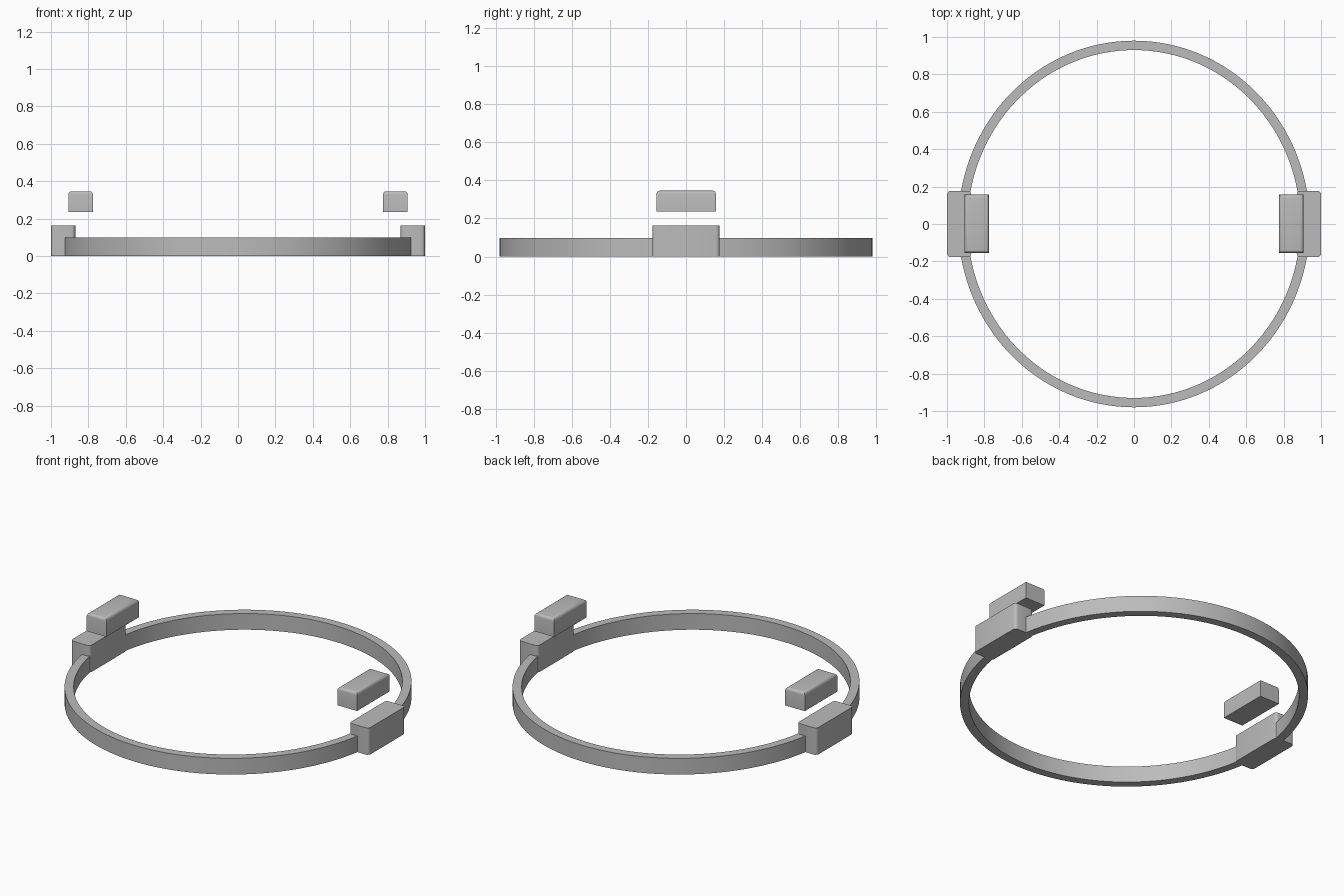
import bpy, bmesh, math

if "Cube" in bpy.data.objects:
    bpy.data.objects.remove(bpy.data.objects["Cube"])

grey = bpy.data.materials.new("mid_grey")
grey.diffuse_color = (0.5, 0.5, 0.5, 1)
grey.use_nodes = True
grey.node_tree.nodes["Principled BSDF"].inputs["Base Color"].default_value = grey.diffuse_color


def finish(name, bm, angle):
    bmesh.ops.recalc_face_normals(bm, faces=bm.faces)
    mesh = bpy.data.meshes.new(name)
    bm.to_mesh(mesh)
    bm.free()
    mesh.materials.append(grey)
    ob = bpy.data.objects.new(name, mesh)
    bpy.context.collection.objects.link(ob)
    bpy.context.view_layer.objects.active = ob
    ob.select_set(True)
    bpy.ops.object.shade_smooth_by_angle(angle=math.radians(angle))
    ob.select_set(False)
    return ob


def rounded_box(name, lo, hi, radius, pick):
    """Box between two corners; edges chosen by pick() are rounded."""
    bm = bmesh.new()
    bmesh.ops.create_cube(bm, size=1)
    for v in bm.verts:
        for i in range(3):
            v.co[i] = hi[i] if v.co[i] > 0 else lo[i]
    edges = [e for e in bm.edges if pick(e)]
    bmesh.ops.bevel(bm, geom=edges, offset=radius, segments=4,
                    profile=0.5, affect='EDGES')
    return finish(name, bm, 35)


# Slightly oval band: a rectangular section swept around the ellipse
N = 128
section = [(0.94, 0.98, 0), (0.94, 0.98, 0.098), (0.89, 0.93, 0.098), (0.89, 0.93, 0)]
bm = bmesh.new()
rings = []
for k in range(N):
    a = 2 * math.pi * k / N
    rings.append([bm.verts.new((rx * math.cos(a), ry * math.sin(a), z))
                  for rx, ry, z in section])
for k in range(N):
    p, q = rings[k], rings[(k + 1) % N]
    for i in range(4):
        j = (i + 1) % 4
        bm.faces.new((p[i], q[i], q[j], p[j]))
finish("oval_band", bm, 30)


def is_upright(e):
    return abs(e.verts[0].co.z - e.verts[1].co.z) > 0.01


def is_top(e):
    return all(v.co.z > 0.3 for v in e.verts)


# Side housings on the band, and the floating pads above and inside them
for side, s in (("left", -1), ("right", 1)):
    x0, x1 = sorted((s * 0.87, s * 1.0))
    rounded_box(side + "_housing", (x0, -0.177, 0), (x1, 0.177, 0.163), 0.02, is_upright)
    x0, x1 = sorted((s * 0.775, s * 0.907))
    rounded_box(side + "_pad", (x0, -0.155, 0.236), (x1, 0.157, 0.346), 0.018, is_top)
